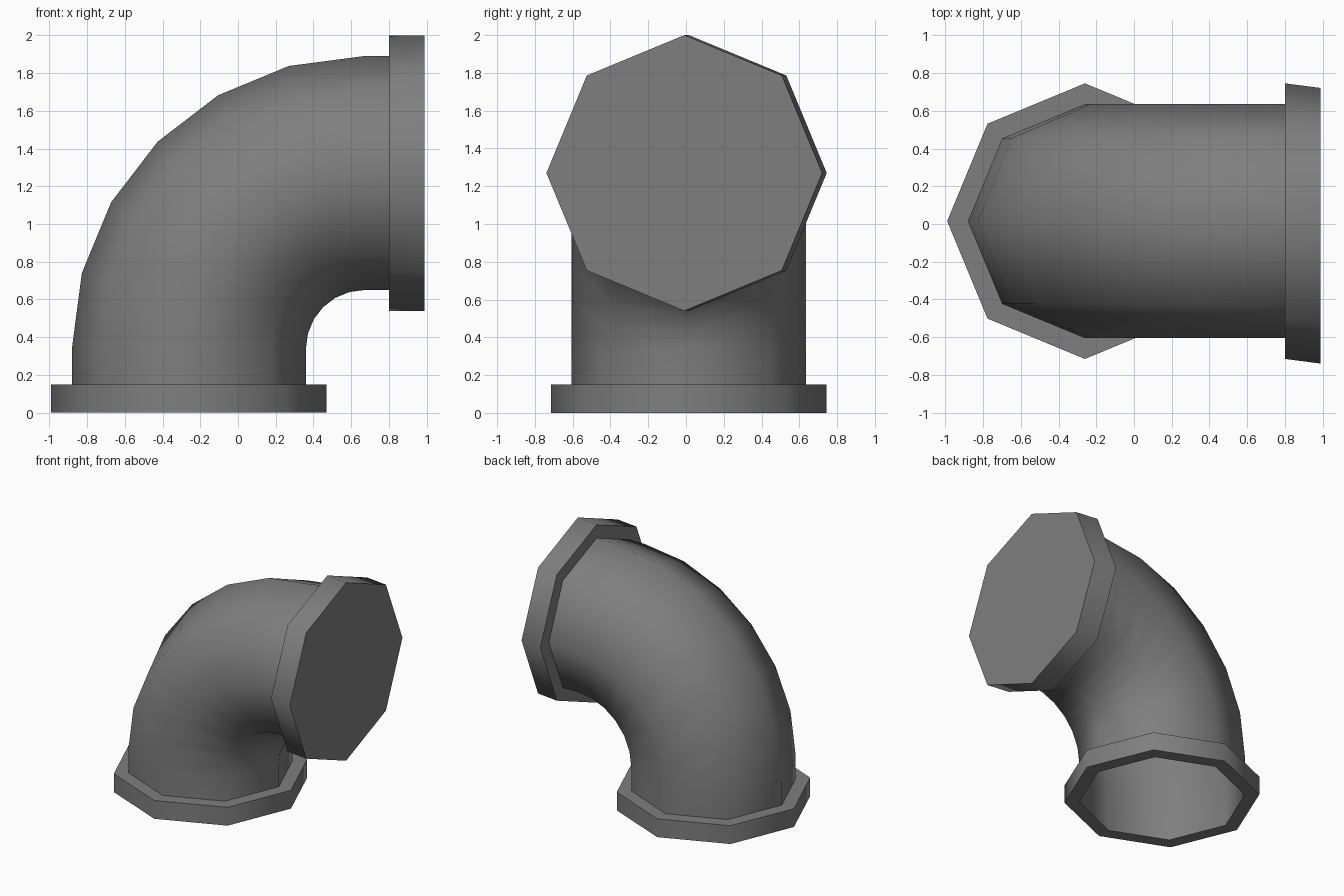
import bpy, bmesh, math
from mathutils import Vector

if "Cube" in bpy.data.objects:
    bpy.data.objects.remove(bpy.data.objects["Cube"])

SIDES = 8
Y0 = 0.015                      # centre line of the pipe
BEND = Vector((0.67, Y0, 0.34))  # centre of the bend
BEND_R = 0.93
PIPE_R, FLANGE_R = 0.62, 0.73

grey = bpy.data.materials.new("pipe_grey")
grey.diffuse_color = (0.21, 0.21, 0.21, 1)
grey.use_nodes = True
grey.node_tree.nodes["Principled BSDF"].inputs["Base Color"].default_value = grey.diffuse_color


def ring(angle, radius, along=0.0, dy=0.0):
    """Octagon across the pipe at a bend angle, moved along its tangent."""
    c, s = math.cos(angle), math.sin(angle)
    u, t = Vector((c, 0, -s)), Vector((s, 0, c))
    centre = BEND - BEND_R * u + t * along + Vector((0, dy, 0))
    pts = []
    for i in range(SIDES):
        a = 2 * math.pi * i / SIDES
        pts.append(centre + radius * (math.cos(a) * u + math.sin(a) * Vector((0, 1, 0))))
    return pts


def loft(name, rings, cap=False, closed=False):
    bm = bmesh.new()
    loops = [[bm.verts.new(p) for p in r] for r in rings]
    if closed:
        loops.append(loops[0])
    for a, b in zip(loops, loops[1:]):
        for i in range(SIDES):
            j = (i + 1) % SIDES
            bm.faces.new((a[i], a[j], b[j], b[i]))
    if cap:
        bm.faces.new(loops[-1])
    me = bpy.data.meshes.new(name)
    bm.to_mesh(me)
    bm.free()
    me.materials.append(grey)
    ob = bpy.data.objects.new(name, me)
    bpy.context.collection.objects.link(ob)
    bpy.ops.object.select_all(action='DESELECT')
    ob.select_set(True)
    bpy.context.view_layer.objects.active = ob
    bpy.ops.object.shade_smooth_by_angle(angle=math.radians(50))
    return ob


Q = math.pi / 2

# curved pipe: short straight, six bend segments, short straight
loft("elbow_pipe",
     [ring(0, PIPE_R, -0.19)]
     + [ring(Q * k / 6, PIPE_R) for k in range(7)]
     + [ring(Q, PIPE_R, 0.13)])

# open bottom flange, a solid ring
loft("bottom_flange",
     [ring(0, PIPE_R, -0.34), ring(0, FLANGE_R, -0.34),
      ring(0, FLANGE_R, -0.19), ring(0, PIPE_R, -0.19)], closed=True)

# closed side flange, its outer face slightly skewed
loft("side_flange",
     [ring(Q, PIPE_R, 0.13), ring(Q, FLANGE_R, 0.13),
      ring(Q, FLANGE_R, 0.317, dy=-0.024)], cap=True)
